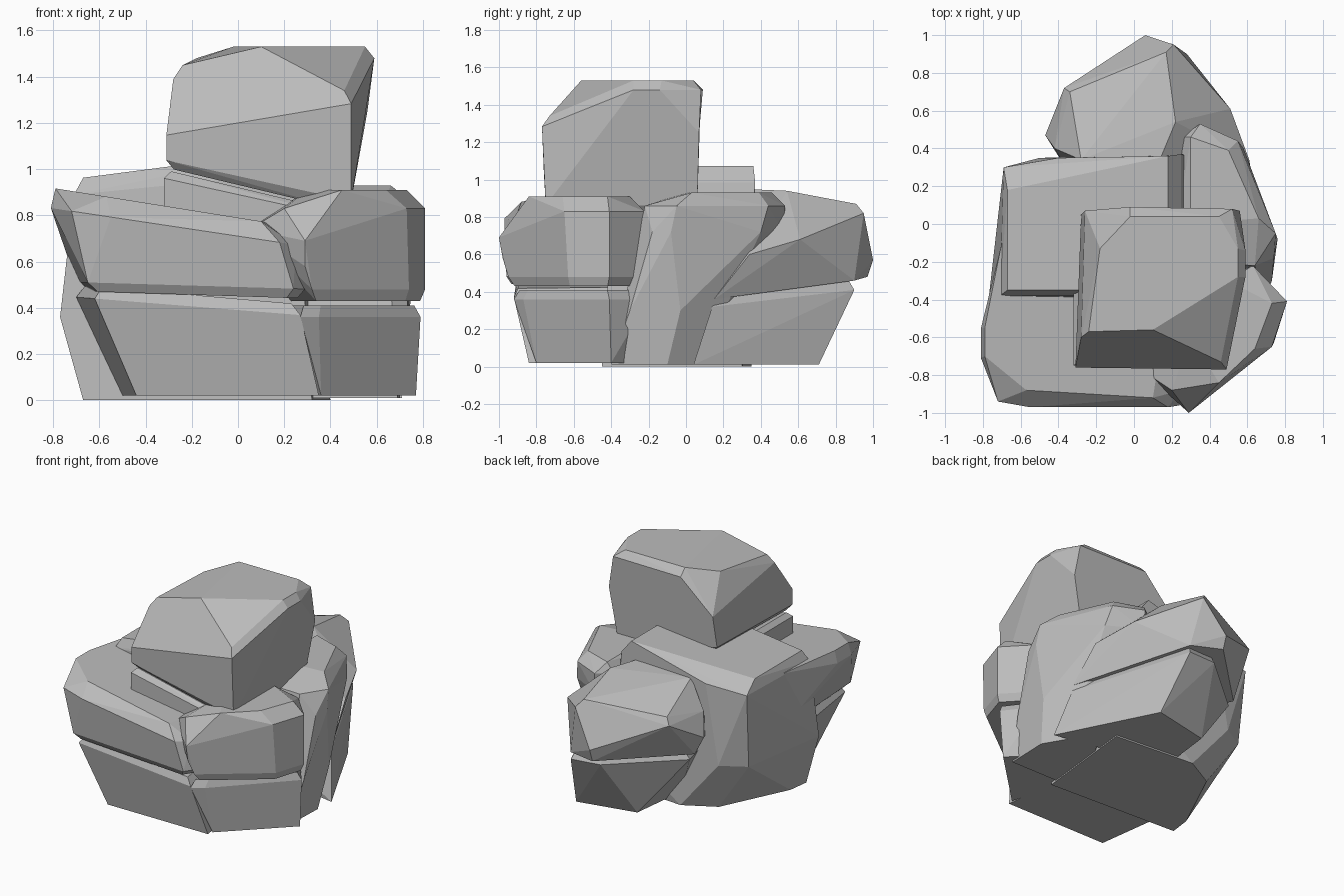
import bpy
import bmesh
import math
from mathutils import Vector

default_cube = bpy.data.objects.get("Cube")
if default_cube is not None:
    bpy.data.objects.remove(default_cube, do_unlink=True)

# One plain stone colour
stone = bpy.data.materials.new("stone_grey")
stone.use_nodes = True
stone.diffuse_color = (.5, .5, .5, 1)
shader = stone.node_tree.nodes["Principled BSDF"]
shader.inputs["Base Color"].default_value = stone.diffuse_color


def level(height, *outline):
    """Corners of a horizontal outline at one height."""
    return [(x, y, height) for x, y in outline]


def sloped(height, slope, *outline):
    """Corners of an outline on a plane that rises along x."""
    return [(x, y, height + slope * x) for x, y in outline]


def lip(layer, rise, keep=.92):
    """A smaller copy of a layer above or below it, which chamfers that edge."""
    corners = [Vector(corner) for corner in layer]
    middle = sum(corners, Vector()) / len(corners)
    lifted = Vector((0, 0, rise))
    return [corner.lerp(Vector((middle.x, middle.y, corner.z)), 1 - keep) + lifted
            for corner in corners]


def make_rock(name, *layers):
    """Wrap a faceted convex stone around its layers of corners."""
    bm = bmesh.new()
    for layer in layers:
        for corner in layer:
            bm.verts.new(corner)
    bmesh.ops.convex_hull(bm, input=bm.verts[:])
    loose = [vert for vert in bm.verts if not vert.link_faces]
    bmesh.ops.delete(bm, geom=loose, context="VERTS")
    bmesh.ops.dissolve_limit(bm, angle_limit=math.radians(5),
                             verts=bm.verts[:], edges=bm.edges[:])
    bmesh.ops.recalc_face_normals(bm, faces=bm.faces[:])
    mesh = bpy.data.meshes.new(name)
    bm.to_mesh(mesh)
    bm.free()
    mesh.materials.append(stone)
    rock = bpy.data.objects.new(name, mesh)
    bpy.context.collection.objects.link(rock)


# Top boulder with a tilted underside, broad shoulders and a clipped crown
boulder_base = sloped(.97, -.22, (-.31, -.76), (.49, -.75), (.49, .06), (-.28, .05))
boulder_front = sloped(1.2, .17, (-.31, -.76), (.49, -.77))
boulder_brow = [(.46, -.73, 1.34), (-.24, -.57, 1.45), (-.28, -.6, 1.39), (-.18, -.13, 1.48)]
boulder_back = level(1.25, (.56, .07), (-.26, .07))
boulder_shoulder = level(1.48, (.59, -.28), (.59, -.14), (.52, .08), (-.02, .09))
boulder_crown = level(1.53, (.1, -.56), (.55, -.28), (.55, -.13), (.45, .04), (-.02, .04))
make_rock("top_boulder", lip(boulder_base, -.04), boulder_base, boulder_front, boulder_brow,
          boulder_back, boulder_shoulder, boulder_crown)

# Ledge separated from the boulder by a crack
ledge_plan = [(-.32, -.75), (.45, -.74), (.45, 0), (-.32, 0)]
ledge_rim = sloped(.89, -.22, *ledge_plan)
make_rock("boulder_ledge", lip(ledge_rim, .03), ledge_rim, level(.6, *ledge_plan))

# Tall core block with a top that rises to one side
core_top = sloped(1.05, .13, (-.67, -.35), (-.67, .18), (-.42, .2), (.18, .36), (.18, -.35))
core_rim = sloped(.96, .1, (-.71, -.38), (-.69, .3), (-.4, .35), (.25, .37), (.25, -.38))
core_waist = level(.36, (-.77, -.4), (-.67, .25), (-.5, .35), (.3, .37))
core_foot = level(0, (-.67, -.4), (-.65, -.25), (-.42, .23), (-.2, .35), (.4, .3), (.32, -.45))
make_rock("core_block", core_top, core_rim, core_waist, core_foot)

# Front stone, split into two courses along a sloping crack
front_top = sloped(.79, -.16, (-.79, -.55), (-.79, -.7), (-.57, -.88), (.1, -.92),
                   (-.7, -.1), (.2, -.3))
front_brow = sloped(.71, -.15, (-.81, -.55), (-.81, -.71), (-.72, -.94),
                    (-.55, -.97), (.18, -.97), (.25, -.88))
front_seam = sloped(.49, -.03, (-.65, -.93), (.24, -.96), (.29, -.88), (-.7, -.1), (.2, -.3))
front_crack = sloped(.39, -.08, (-.62, -.91), (.27, -.92), (-.7, -.4), (.2, -.4))
front_foot = level(.02, (-.44, -.84), (.35, -.84), (-.5, -.4), (.3, -.4))
make_rock("front_stone_upper", front_top, front_brow, front_seam, lip(front_seam, -.04))
make_rock("front_stone_lower", lip(front_crack, .05), front_crack, front_foot)

# Corner stone, split the same way
corner_top = level(.91, (.45, -.84), (.64, -.66), (.73, -.42), (.5, -.3), (.3, -.6))
corner_rim = level(.83, (.2, -.88), (.73, -.65), (.81, -.41), (.63, -.22), (.2, -.4))
corner_nose = [(.29, -1, .69), (.29, -.98, .58), (.05, -.78, .74)]
corner_seam = level(.48, (.32, -.95), (.74, -.63), (.81, -.41), (.63, -.22), (.2, -.4))
corner_crack = level(.36, (.27, -.92), (.35, -.87), (.79, -.41), (.63, -.2), (.2, -.3))
corner_foot = level(.02, (.46, -.69), (.77, -.4), (.36, -.8), (.6, -.25), (.2, -.3))
make_rock("corner_stone_upper", corner_top, corner_rim, corner_nose, corner_seam,
          lip(corner_seam, -.05))
make_rock("corner_stone_lower", lip(corner_crack, .05), corner_crack, corner_foot)

# Side stone, leaning backwards
side_top = level(.93, (.3, .46), (.5, .39), (.66, .03), (.3, 0))
side_rim = level(.86, (.25, .46), (.35, .53), (.55, .44), (.75, -.05), (.64, -.22), (.2, -.2))
side_brow = level(.72, (.36, .52), (.58, .4), (.76, -.08), (.74, -.18))
side_waist = level(.3, (.4, .28), (.64, .14), (.74, -.03), (.73, -.3))
side_foot = level(.01, (.4, .1), (.6, .07), (.7, -.1), (.69, -.4), (.1, -.4))
make_rock("side_stone", side_top, side_rim, side_brow, side_waist, side_foot)

# Back stone, split into two courses along a crack that drops towards the side stone
back_top = [(-.34, .7, .8), (.17, .91, .87), (.22, .54, .94), (.12, .3, .95), (-.28, .34, .93)]
back_brow = [(-.37, .72, .75), (.21, .95, .82), (.51, .61, .68), (-.42, .4, .75)]
back_nose = [(.06, 1, .57), (-.47, .47, .6), (.61, .34, .6)]
back_seam = [(.06, .97, .48), (.28, .9, .46), (.64, .15, .36), (-.42, .5, .48), (-.3, .2, .48)]
back_crack = [(.06, .88, .42), (.28, .9, .41), (.64, .14, .32), (-.38, .5, .43), (-.3, .2, .43)]
back_foot = level(.01, (.37, .71), (.71, .04), (-.05, .62), (-.1, .2))
make_rock("back_stone_upper", back_top, back_brow, back_nose, back_seam)
make_rock("back_stone_lower", lip(back_crack, .05), back_crack, back_foot)
